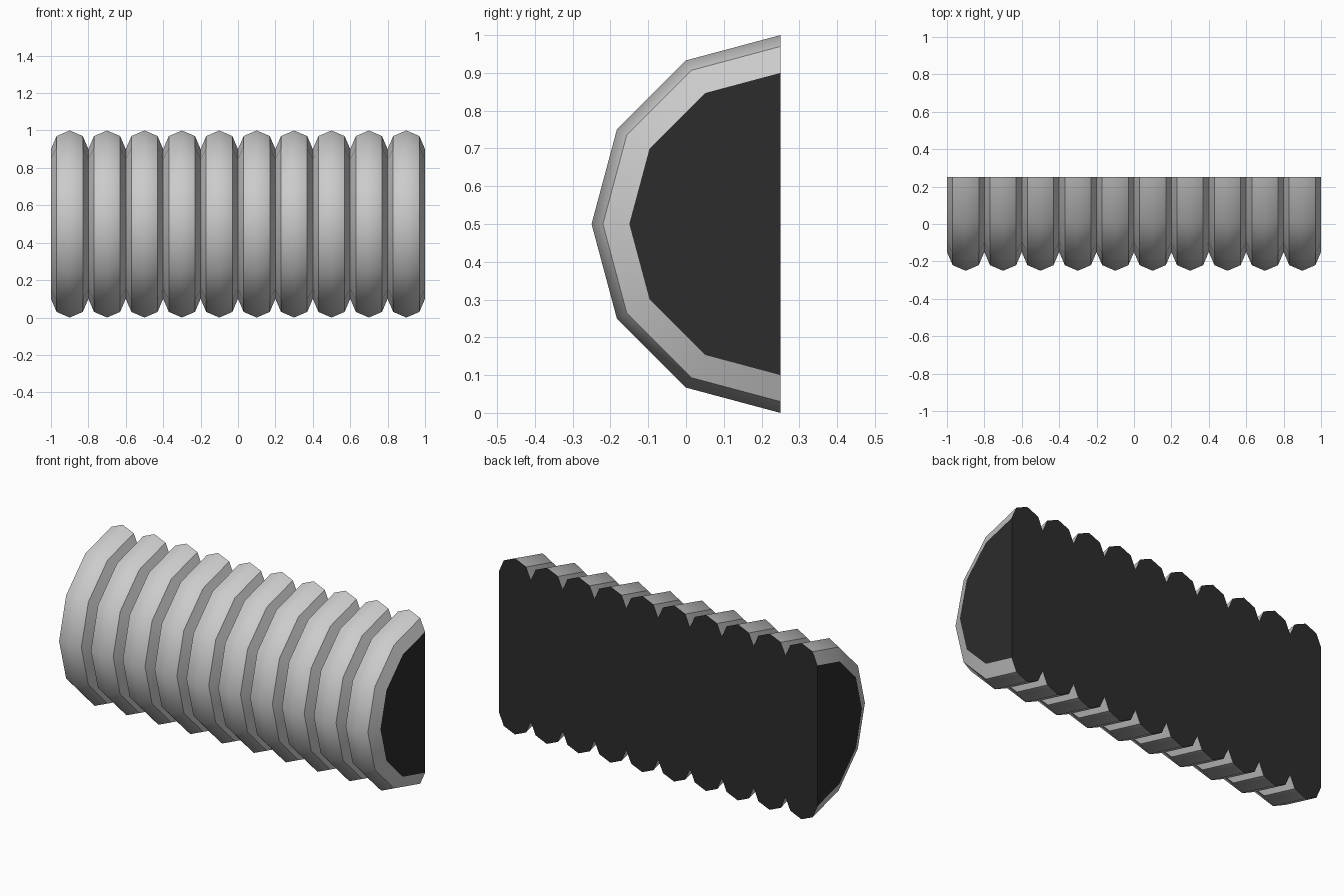
import bpy, bmesh, math

if "Cube" in bpy.data.objects:
    bpy.data.objects.remove(bpy.data.objects["Cube"])

RIBS, SIDES = 10, 6
CY, CZ = 0.25, 0.5

# Lengthwise profile (x, radius): repeated rib with a groove at each joint
profile = [(-1.0, 0.4)]
for r in range(RIBS):
    x0 = -1 + 0.2 * r
    profile += [(x0 + 0.03, 0.47), (x0 + 0.1, 0.5), (x0 + 0.17, 0.47), (x0 + 0.2, 0.4)]


def build(name, keep):
    """Half cylinder solid; keep either its curved shell or its flat faces."""
    bm = bmesh.new()
    rings = []
    for x, rad in profile:
        rings.append([bm.verts.new((x, CY - rad * math.sin(math.pi * k / SIDES),
                                    CZ + rad * math.cos(math.pi * k / SIDES)))
                      for k in range(SIDES + 1)])
    shell, flat = [], []
    for a, b in zip(rings, rings[1:]):
        for k in range(SIDES):
            shell.append(bm.faces.new((a[k], a[k + 1], b[k + 1], b[k])))
        flat.append(bm.faces.new((a[0], b[0], b[-1], a[-1])))
    flat += [bm.faces.new(rings[0]), bm.faces.new(rings[-1])]
    bmesh.ops.recalc_face_normals(bm, faces=bm.faces[:])
    # Crisp rings everywhere except the rounded rib crests
    for i, ring in enumerate(rings):
        for u, v in zip(ring, ring[1:]):
            bm.edges.get((u, v)).smooth = i % 4 == 2
    for f in shell:
        f.smooth = True
    bmesh.ops.delete(bm, geom=flat if keep == "shell" else shell, context='FACES')
    me = bpy.data.meshes.new(name)
    bm.to_mesh(me)
    bm.free()
    ob = bpy.data.objects.new(name, me)
    bpy.context.collection.objects.link(ob)
    return ob


# Grey ribbed outer shell
build("ribbed_shell", "shell")

# Dark flat back and end caps
core = build("back_and_end_caps", "flat")
dark = bpy.data.materials.new("dark")
dark.diffuse_color = (0.025, 0.025, 0.025, 1)
dark.use_nodes = True
dark.node_tree.nodes["Principled BSDF"].inputs["Base Color"].default_value = dark.diffuse_color
core.data.materials.append(dark)
